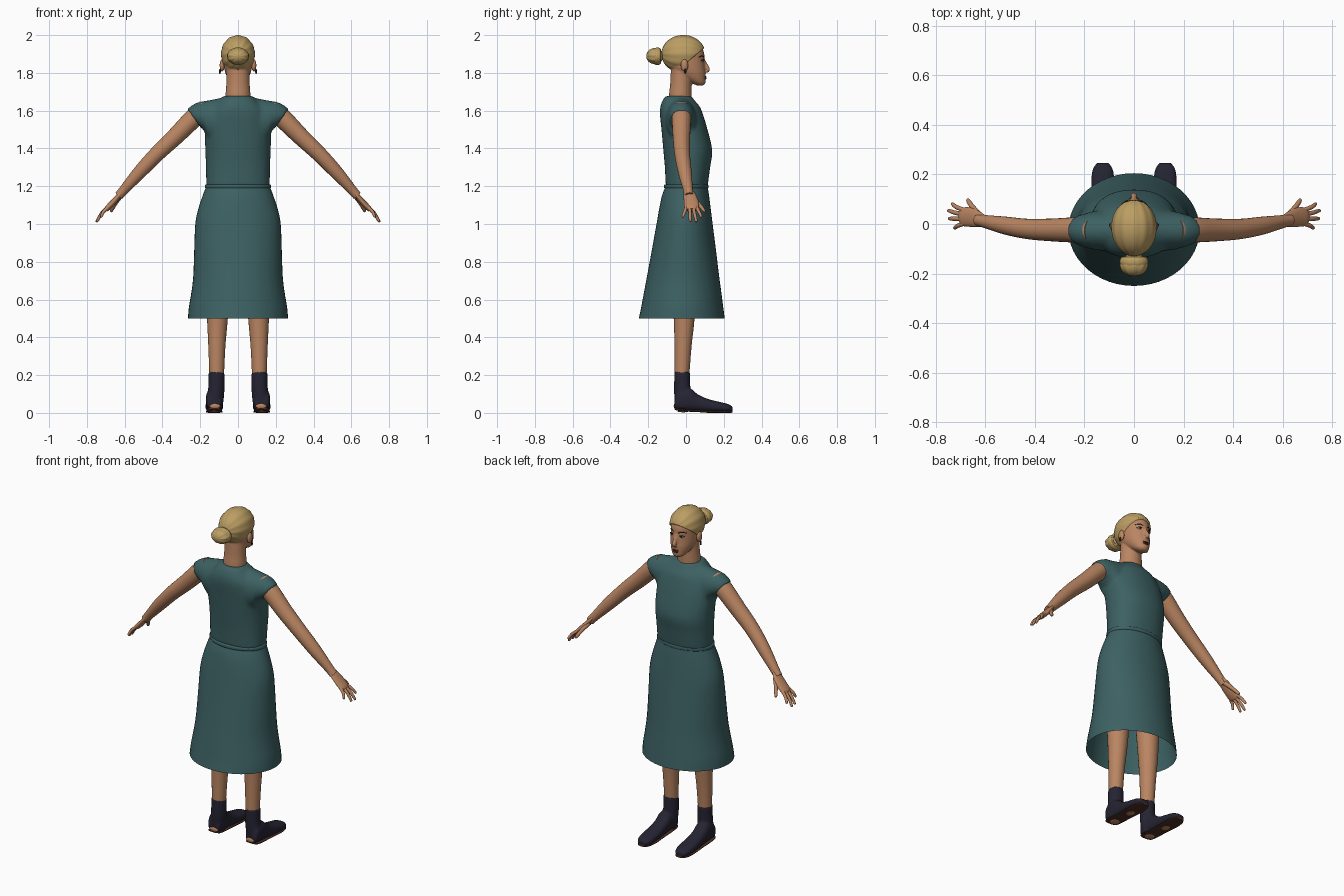
import bpy, bmesh, math
from mathutils import Vector as V, Matrix

cube = bpy.data.objects.get("Cube")
if cube:
    bpy.data.objects.remove(cube, do_unlink=True)


def material(name, r, g, b):
    m = bpy.data.materials.new(name)
    m.use_nodes = True
    m.diffuse_color = (r, g, b, 1)
    bsdf = next(n for n in m.node_tree.nodes if n.type == "BSDF_PRINCIPLED")
    bsdf.inputs["Base Color"].default_value = (r, g, b, 1)
    return m


skin = material("skin", 0.49, 0.235, 0.122)
teal = material("teal_cloth", 0.046, 0.118, 0.123)
blonde = material("blonde_hair", 0.50, 0.34, 0.125)
navy = material("dark_navy_leather", 0.018, 0.017, 0.032)
brown = material("brown_sole", 0.075, 0.027, 0.018)
lip = material("dark_lip", 0.09, 0.025, 0.022)
white = material("eye_white", 0.6, 0.55, 0.5)
dark = material("dark_brown", 0.03, 0.02, 0.015)


def select(obs):
    bpy.ops.object.select_all(action="DESELECT")
    for o in obs:
        o.select_set(True)
    bpy.context.view_layer.objects.active = obs[0]


def finish(name, bm, mat):
    bmesh.ops.recalc_face_normals(bm, faces=bm.faces)
    me = bpy.data.meshes.new(name)
    bm.to_mesh(me)
    bm.free()
    ob = bpy.data.objects.new(name, me)
    bpy.context.collection.objects.link(ob)
    me.materials.append(mat)
    select([ob])
    bpy.ops.object.shade_smooth_by_angle(angle=math.radians(50))
    return ob


def spline(p, i, t):
    """Catmull-Rom value between keys i and i + 1."""
    a, b, c, d = (p[max(0, min(len(p) - 1, i + k))] for k in (-1, 0, 1, 2))
    return 0.5 * (2 * b + (c - a) * t + (2 * a - 5 * b + 4 * c - d) * t * t
                  + (3 * b - a - 3 * c + d) * t ** 3)


def loft(name, rings, mat, n=28, steps=4, power=2.0, caps=True):
    """Skin over rings, each a centre and two half axes."""
    keys = list(zip(*rings))
    bm = bmesh.new()
    loops = []
    for k in range((len(rings) - 1) * steps + 1):
        i = min(k // steps, len(rings) - 2)
        c, u, v = (spline(part, i, k / steps - i) for part in keys)
        loop = []
        for j in range(n):
            a = math.tau * j / n
            cu, sv = (math.copysign(abs(f) ** (2 / power), f) for f in (math.cos(a), math.sin(a)))
            loop.append(bm.verts.new(c + u * cu + v * sv))
        loops.append(loop)
    for lo, hi in zip(loops, loops[1:]):
        for j in range(n):
            bm.faces.new((lo[j], lo[(j + 1) % n], hi[(j + 1) % n], hi[j]))
    if caps:
        bm.faces.new(loops[0])
        bm.faces.new(loops[-1])
    return finish(name, bm, mat)


def stack(name, rows, mat, **kw):
    """Upright loft from rows of height, half width, back y, front y."""
    return loft(name, [(V((0, (b + f) / 2, z)), V((w, 0, 0)), V((0, (f - b) / 2, 0)))
                       for z, w, b, f in rows], mat, **kw)


def tube(name, pts, mat, flat=1.0, s=1, n=16):
    """Limb through points with radii; flat scales the thin axis."""
    P = [V((s * x, y, z)) for x, y, z, r in pts]
    rings = []
    for i, p in enumerate(P):
        d = (P[min(i + 1, len(P) - 1)] - P[max(i - 1, 0)]).normalized()
        b = d.cross(V((0, 1, 0))).normalized()
        r = pts[i][3]
        rings.append((p, b.cross(d) * r, b * r * flat))
    return loft(name, rings, mat, n=n)


def ball(name, loc, size, mat, ripple=0, waves=0, seg=24):
    """Ellipsoid with poles along y and optional ridges from pole to pole."""
    bm = bmesh.new()
    bmesh.ops.create_uvsphere(bm, u_segments=seg, v_segments=seg // 2, radius=1)
    bm.transform(Matrix.Rotation(math.pi / 2, 4, "X"))
    for v in bm.verts:
        ring = math.hypot(v.co.x, v.co.z)
        v.co *= 1 + ripple * ring * math.cos(waves * math.atan2(v.co.x, v.co.z))
        v.co = V(loc) + V(a * b for a, b in zip(v.co, size))
    return finish(name, bm, mat)


def fuse(name, obs, voxel, rounds):
    """Merge overlapping solids into one soft surface."""
    select(obs)
    bpy.ops.object.join()
    ob = obs[0]
    ob.name = name
    m = ob.modifiers.new("merge", "REMESH")
    m.mode, m.voxel_size = "VOXEL", voxel
    bpy.ops.object.modifier_apply(modifier=m.name)
    m = ob.modifiers.new("soften", "SMOOTH")
    m.factor, m.iterations = 0.5, rounds
    bpy.ops.object.modifier_apply(modifier=m.name)
    bpy.ops.object.shade_smooth_by_angle(angle=math.radians(60))
    return ob


SIDES = (("left", 1), ("right", -1))

# Dress: open skirt, belt, bodice with cap sleeves
stack("skirt", [(0.5, .265, -.25, .205), (0.56, .26, -.237, .197), (0.63, .248, -.224, .188),
                (0.72, .237, -.207, .176), (0.85, .232, -.183, .16), (1.0, .226, -.156, .141),
                (1.08, .21, -.142, .131), (1.15, .187, -.127, .122), (1.2, .168, -.108, .114)],
      teal, n=48, caps=False)
stack("belt", [(1.188, .168, -.108, .112), (1.192, .174, -.116, .119),
               (1.206, .174, -.116, .119), (1.21, .168, -.108, .113)], teal, n=48)
parts = [stack("bodice", [(1.195, .168, -.107, .114), (1.3, .17, -.112, .128), (1.39, .173, -.12, .139),
                          (1.5, .176, -.13, .114), (1.58, .16, -.138, .09), (1.62, .135, -.136, .074),
                          (1.655, .1, -.124, .045), (1.678, .078, -.108, .03)], teal, n=40, power=2.2)]
for side, s in SIDES:
    edges = [(.05, 1.676, .05, 1.42, .085), (.15, 1.656, .15, 1.44, .08),
             (.22, 1.642, .175, 1.49, .068), (.271, 1.608, .197, 1.51, .056)]
    parts.append(loft(side + "_sleeve", [
        (V((s * (tx + bx) / 2, -.026, (tz + bz) / 2)), V((s * (tx - bx) / 2, 0, (tz - bz) / 2)),
         V((0, d, 0))) for tx, tz, bx, bz, d in edges], teal))
bodice = fuse("bodice", parts, 0.011, 5)

# V neckline cut into the bodice
bm = bmesh.new()
bm.from_mesh(bodice.data)
for s in (1, -1):
    bmesh.ops.bisect_plane(bm, geom=bm.verts[:] + bm.edges[:] + bm.faces[:],
                           plane_co=(0, 0, 1.605), plane_no=(s * .8, 0, -1))
for f in bm.faces:
    c = f.calc_center_median()
    f.material_index = int(c.y > -.03 and c.z - .8 * abs(c.x) > 1.605)
bm.to_mesh(bodice.data)
bm.free()
bodice.data.materials.clear()
bodice.data.materials.append(teal)
bodice.data.materials.append(skin)

# Head, nose and neck
head = stack("head", [(1.733, .016, .06, .09), (1.745, .036, .03, .102), (1.77, .054, -.02, .104),
                      (1.80, .067, -.06, .104), (1.83, .074, -.09, .101), (1.87, .077, -.105, .098),
                      (1.91, .078, -.11, .095), (1.95, .07, -.10, .075), (1.98, .045, -.07, .04)], skin)
neck = stack("neck", [(1.6, .066, -.09, .03), (1.68, .066, -.09, .03), (1.74, .062, -.084, .03),
                      (1.82, .06, -.08, .03)], skin)
nose = tube("nose", [(0, .09, 1.88, .006), (0, .102, 1.85, .009), (0, .114, 1.82, .013),
                     (0, .108, 1.805, .012)], skin)
fuse("head_and_neck", [head, neck, nose], 0.005, 3)

# Face details
ball("upper_lip", (0, .1, 1.779), (.02, .009, .005), lip)
ball("lower_lip", (0, .1, 1.77), (.018, .009, .006), lip)
for side, s in SIDES:
    ball(side + "_eye", (s * .032, .085, 1.862), (.015, .007, .006), white)
    ball(side + "_iris", (s * .032, .089, 1.862), (.006, .005, .0055), dark)
    tube(side + "_upper_eyelid", [(.015, .091, 1.864, .002), (.032, .091, 1.87, .003),
                                  (.049, .08, 1.864, .002)], dark, s=s, n=8)
    tube(side + "_eyebrow", [(.014, .094, 1.883, .003), (.034, .087, 1.89, .003),
                             (.054, .07, 1.884, .002)], dark, s=s, n=8)
    ball(side + "_ear", (s * .084, -.008, 1.84), (.013, .02, .032), skin)
    ball(side + "_earring", (s * .096, -.004, 1.808), (.005, .006, .014), dark)

# Hair swept back to a bun
hair = ball("hair", (0, -.014, 1.9), (.09, .116, .099), blonde, .014, 12, 72)
bm = bmesh.new()
bm.from_mesh(hair.data)
cut = bmesh.ops.bisect_plane(bm, geom=bm.verts[:] + bm.edges[:] + bm.faces[:], clear_inner=True,
                             plane_co=(0, -.05, 1.81), plane_no=(0, -.125, .15))
bmesh.ops.contextual_create(bm, geom=[e for e in cut["geom_cut"] if isinstance(e, bmesh.types.BMEdge)])
bm.to_mesh(hair.data)
bm.free()
ball("bun", (0, -.165, 1.888), (.056, .045, .042), blonde, .03, 9, 54)
bpy.ops.mesh.primitive_torus_add(location=(0, -.152, 1.888), rotation=(math.pi / 2, 0, 0),
                                 major_radius=.042, minor_radius=.016, major_segments=36, minor_segments=12)
wrap = bpy.context.object
wrap.name = "bun_wrap"
wrap.scale = (1, .8, 1.3)
wrap.data.materials.append(blonde)
bpy.ops.object.shade_smooth_by_angle()

# Limbs and footwear
for side, s in SIDES:
    tube(side + "_arm", [(.17, -.026, 1.61, .05), (.235, -.024, 1.56, .051), (.33, -.024, 1.465, .046),
                         (.43, -.02, 1.37, .041), (.52, -.006, 1.275, .036), (.6, .01, 1.185, .026),
                         (.63, .016, 1.15, .024)], skin, s=s, n=24)
    tube(side + "_palm", [(.6, .01, 1.185, .022), (.63, .02, 1.15, .033), (.665, .028, 1.11, .039),
                          (.69, .029, 1.085, .037), (.7, .029, 1.074, .028)], skin, .4, s, 24)
    for finger, by, tx, ty, tz in (("index", .056, .735, .08, 1.035), ("middle", .038, .75, .054, 1.01),
                                   ("ring", .02, .747, .022, 1.012), ("little", .002, .726, -.016, 1.035)):
        mid = ((.685 + tx) / 2 + .006, (by + ty) / 2, (1.09 + tz) / 2 + .003, .0088)
        tube(f"{side}_{finger}_finger", [(.685, by, 1.09, .0095), mid, (tx - .003, ty, tz + .006, .007),
                                         (tx, ty, tz, .003)], skin, s=s, n=12)
    tube(side + "_thumb", [(.625, .035, 1.145, .014), (.65, .066, 1.108, .011),
                           (.668, .092, 1.075, .009), (.672, .1, 1.064, .004)], skin, s=s, n=12)
    tube(side + "_leg", [(.1, -.01, 1.0, .085), (.105, -.01, .75, .07), (.109, -.01, .5, .055),
                         (.112, -.016, .35, .045), (.113, -.022, .18, .038)], skin, s=s, n=24)

    shaft = tube(side + "_shaft", [(.114, -.02, .216, .042), (.114, -.02, .14, .043),
                                   (.12, -.017, .08, .045), (.125, -.014, .025, .042)], navy, s=s, n=24)
    foot = [(-.06, .03, .02, .07), (-.04, .042, .014, .12), (.02, .044, .009, .13), (.06, .043, .007, .1),
            (.11, .045, .005, .076), (.17, .047, .003, .06), (.22, .041, .003, .048), (.246, .024, .004, .034)]
    vamp = loft(side + "_vamp", [(V((s * .126, y, (lo + hi) / 2)), V((w, 0, 0)), V((0, 0, (hi - lo) / 2)))
                                 for y, w, lo, hi in foot], navy, power=2.4)
    fuse(side + "_boot", [shaft, vamp], 0.006, 3)
    loft(side + "_sole", [(V((s * .126, y, lo + .003)), V((w * .95, 0, 0)), V((0, 0, .006)))
                          for y, w, lo, hi in foot], brown, power=3)
    ball(side + "_heel_patch", (s * .122, -.057, .036), (.028, .008, .014), skin)
    ball(side + "_sole_heel_patch", (s * .126, -.015, .009), (.026, .03, .006), skin)
    ball(side + "_sole_ball_patch", (s * .126, .13, .005), (.028, .04, .005), skin)
